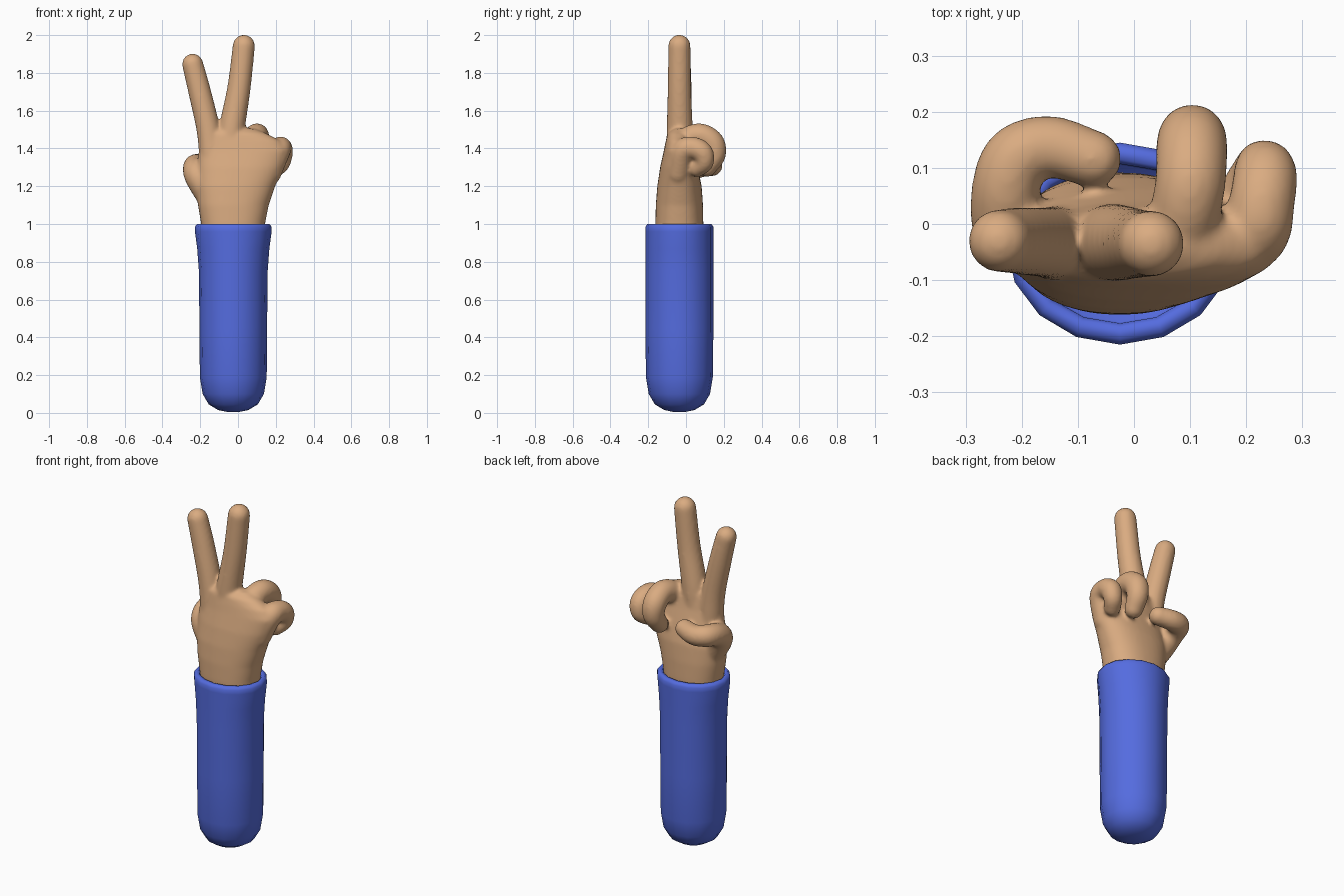
import bpy, bmesh
from math import sin, cos, pi, copysign
from mathutils import Vector

if "Cube" in bpy.data.objects:
    bpy.data.objects.remove(bpy.data.objects["Cube"])


def loft(bm, rings):
    """Skin a list of equally sized point rings and close both ends."""
    loops = [[bm.verts.new(p) for p in ring] for ring in rings]
    n = len(loops[0])
    for a, b in zip(loops, loops[1:]):
        for i in range(n):
            j = (i + 1) % n
            bm.faces.new((a[i], a[j], b[j], b[i]))
    bm.faces.new(loops[0][::-1])
    bm.faces.new(loops[-1])


def oval(z, cx, cy, rx, ry, n, power=1.0):
    pts = []
    for i in range(n):
        a = 2 * pi * i / n
        c, s = cos(a), sin(a)
        pts.append((cx + rx * copysign(abs(c) ** power, c),
                    cy + ry * copysign(abs(s) ** power, s), z))
    return pts


def catmull(keys, steps=8):
    """Smooth (x, y, z, radius) keys."""
    k = [Vector(p) for p in keys]
    k = [2 * k[0] - k[1]] + k + [2 * k[-1] - k[-2]]
    out = []
    for i in range(1, len(k) - 2):
        a, b, c, d = k[i - 1:i + 3]
        for s in range(steps):
            t = s / steps
            out.append(0.5 * (2 * b + (c - a) * t + (2 * a - 5 * b + 4 * c - d) * t * t
                              + (3 * b - a - 3 * c + d) * t ** 3))
    return out + [k[-2]]


def finger(bm, keys, side, n=24):
    """Round tube with hemispherical ends following the keys."""
    path = catmull(keys)
    pos = [p.to_3d() for p in path]
    rad = [p[3] for p in path]
    stations = []
    start, end = (pos[1] - pos[0]).normalized(), (pos[-1] - pos[-2]).normalized()
    caps = [pi / 2 * i / 7 for i in range(1, 7)] + [1.55]
    for a in reversed(caps):
        stations.append((pos[0] - start * rad[0] * sin(a), start, rad[0] * cos(a)))
    for i, p in enumerate(pos):
        t = (pos[min(i + 1, len(pos) - 1)] - pos[max(i - 1, 0)]).normalized()
        stations.append((p, t, rad[i]))
    for a in caps:
        stations.append((pos[-1] + end * rad[-1] * sin(a), end, rad[-1] * cos(a)))
    rings = []
    for p, t, r in stations:
        u = (Vector(side) - t * t.dot(Vector(side))).normalized()
        v = t.cross(u)
        rings.append([p + r * (u * cos(2 * pi * i / n) + v * sin(2 * pi * i / n))
                      for i in range(n)])
    loft(bm, rings)


def finish(bm, name, color):
    bmesh.ops.recalc_face_normals(bm, faces=bm.faces)
    for f in bm.faces:
        f.smooth = True
    me = bpy.data.meshes.new(name)
    bm.to_mesh(me)
    bm.free()
    mat = bpy.data.materials.new(name + "_color")
    mat.diffuse_color = color
    mat.use_nodes = True
    mat.node_tree.nodes["Principled BSDF"].inputs["Base Color"].default_value = mat.diffuse_color
    me.materials.append(mat)
    ob = bpy.data.objects.new(name, me)
    bpy.context.collection.objects.link(ob)
    return ob


# Sleeve: rounded bottom, slight flare and a rolled rim with a sunken opening
bm = bmesh.new()
sleeve_profile = [(0.005, 0.03, 0.03), (0.015, 0.08, 0.08), (0.045, 0.13, 0.13),
                  (0.10, 0.162, 0.162), (0.19, 0.177, 0.177), (0.45, 0.179, 0.18),
                  (0.75, 0.182, 0.18), (0.87, 0.191, 0.18), (0.96, 0.203, 0.18),
                  (0.985, 0.203, 0.18), (1.0, 0.192, 0.17), (1.0, 0.178, 0.15),
                  (0.985, 0.168, 0.142), (0.90, 0.165, 0.14)]
loft(bm, [oval(z, -0.025, -0.035, rx, ry, 16) for z, rx, ry in sleeve_profile])
finish(bm, "sleeve", (0.09, 0.15, 0.74, 1))

# Palm: wrist to knuckles as z, x min, x max, y min, y max
bm = bmesh.new()
palm = [(0.88, -0.185, 0.135, -0.155, 0.088), (1.00, -0.195, 0.143, -0.162, 0.092),
        (1.10, -0.212, 0.163, -0.160, 0.090), (1.20, -0.222, 0.197, -0.152, 0.083),
        (1.30, -0.215, 0.238, -0.137, 0.062), (1.39, -0.208, 0.262, -0.117, 0.040),
        (1.44, -0.205, 0.225, -0.107, 0.030), (1.48, -0.195, 0.150, -0.098, 0.020),
        (1.505, -0.16, 0.085, -0.07, 0.0)]
loft(bm, [oval(z, (a + b) / 2, (c + d) / 2, (b - a) / 2, (d - c) / 2, 40, 0.87)
          for z, a, b, c, d in palm])

X, Z = (1, 0, 0), (0, 0, 1)
# Raised index and middle fingers
finger(bm, [(-0.135, -0.035, 1.33, 0.068), (-0.157, -0.033, 1.50, 0.063),
            (-0.203, -0.03, 1.70, 0.060), (-0.240, -0.03, 1.846, 0.056)], X)
finger(bm, [(-0.05, -0.035, 1.33, 0.070), (-0.033, -0.033, 1.50, 0.069),
            (0.005, -0.035, 1.72, 0.062), (0.031, -0.035, 1.943, 0.059)], X)
# Curled ring and little fingers
finger(bm, [(0.07, -0.05, 1.34, 0.06), (0.085, -0.01, 1.435, 0.063),
            (0.10, 0.07, 1.47, 0.063), (0.103, 0.138, 1.432, 0.064),
            (0.103, 0.152, 1.365, 0.058), (0.095, 0.112, 1.30, 0.050)], X)
finger(bm, [(0.17, -0.04, 1.27, 0.06), (0.215, -0.015, 1.385, 0.062),
            (0.228, 0.04, 1.402, 0.059), (0.234, 0.088, 1.375, 0.057),
            (0.227, 0.096, 1.325, 0.050), (0.20, 0.06, 1.294, 0.046)], X)
# Thumb folded across the palm
finger(bm, [(-0.14, -0.03, 1.13, 0.07), (-0.210, -0.01, 1.25, 0.072),
            (-0.229, 0.05, 1.30, 0.062), (-0.210, 0.115, 1.312, 0.060),
            (-0.15, 0.137, 1.31, 0.056), (-0.073, 0.116, 1.318, 0.051)], Z)
hand = finish(bm, "hand", (0.70, 0.41, 0.22, 1))

# Blend palm and fingers into one soft skin
remesh = hand.modifiers.new("blend", 'REMESH')
remesh.mode = 'VOXEL'
remesh.voxel_size = 0.009
remesh.use_smooth_shade = True
soft = hand.modifiers.new("soften", 'SMOOTH')
soft.factor = 0.5
soft.iterations = 10
